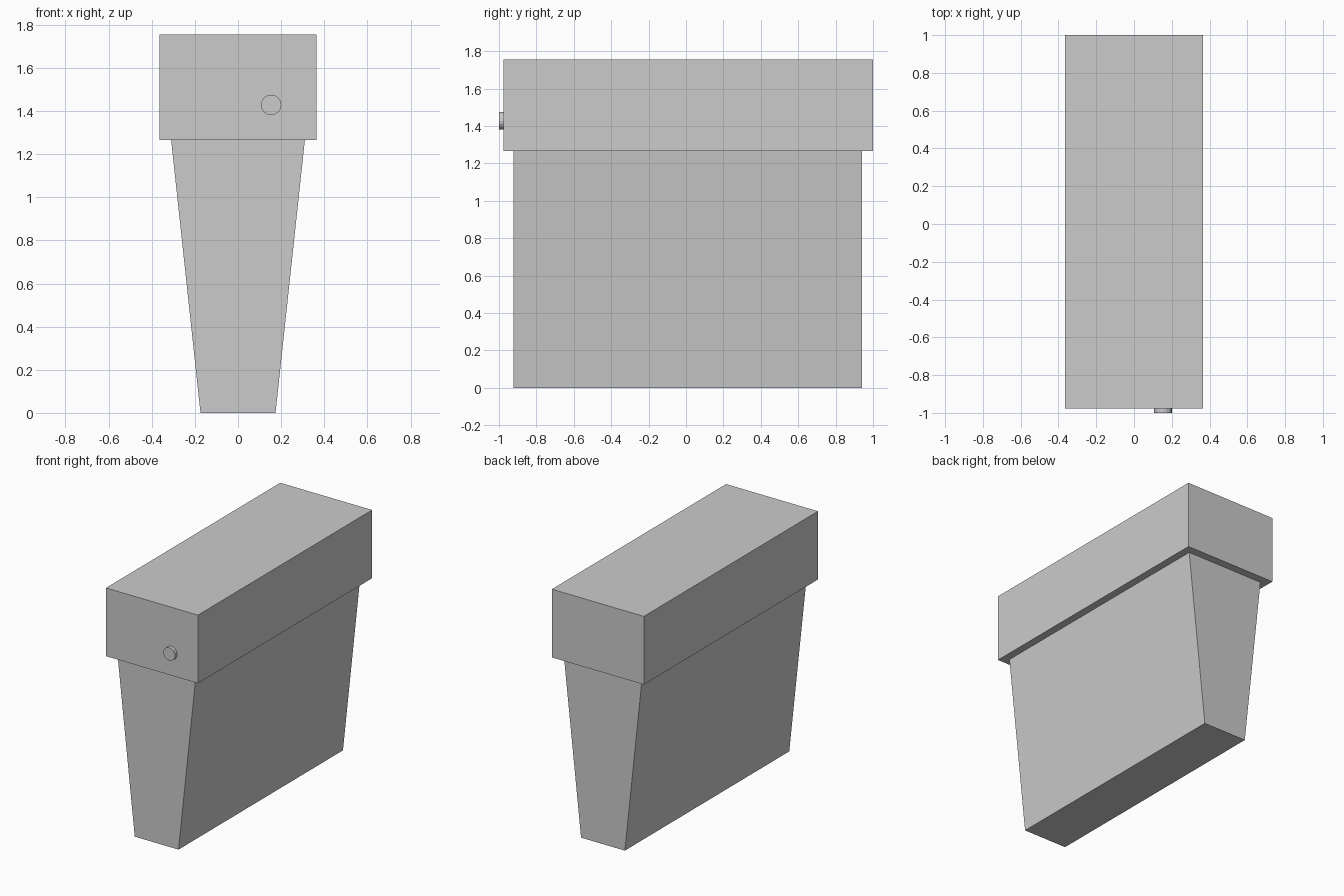
import bpy, bmesh, math

if "Cube" in bpy.data.objects:
    bpy.data.objects.remove(bpy.data.objects["Cube"])


def tapered_box(name, y0, y1, z0, z1, half_bottom, half_top):
    """Box whose half width changes from bottom to top."""
    bm = bmesh.new()
    profile = [(-half_bottom, z0), (half_bottom, z0), (half_top, z1), (-half_top, z1)]
    face = bm.faces.new([bm.verts.new((x, y0, z)) for x, z in profile])
    ext = bmesh.ops.extrude_face_region(bm, geom=[face], use_keep_orig=True)
    verts = [g for g in ext["geom"] if isinstance(g, bmesh.types.BMVert)]
    bmesh.ops.translate(bm, verts=verts, vec=(0, y1 - y0, 0))
    bmesh.ops.recalc_face_normals(bm, faces=bm.faces)
    mesh = bpy.data.meshes.new(name)
    bm.to_mesh(mesh)
    bm.free()
    obj = bpy.data.objects.new(name, mesh)
    bpy.context.collection.objects.link(obj)
    return obj


# Tapered lower body
tapered_box("body", -0.923, 0.942, 0.0, 1.265, 0.174, 0.31)

# Overhanging upper block
tapered_box("lid", -0.976, 1.0, 1.265, 1.755, 0.365, 0.365)

# Round button on the front of the lid
bpy.ops.mesh.primitive_cylinder_add(
    vertices=16, radius=0.047, depth=0.024,
    location=(0.154, -0.988, 1.428), rotation=(math.pi / 2, 0, 0))
bpy.context.object.name = "button"
